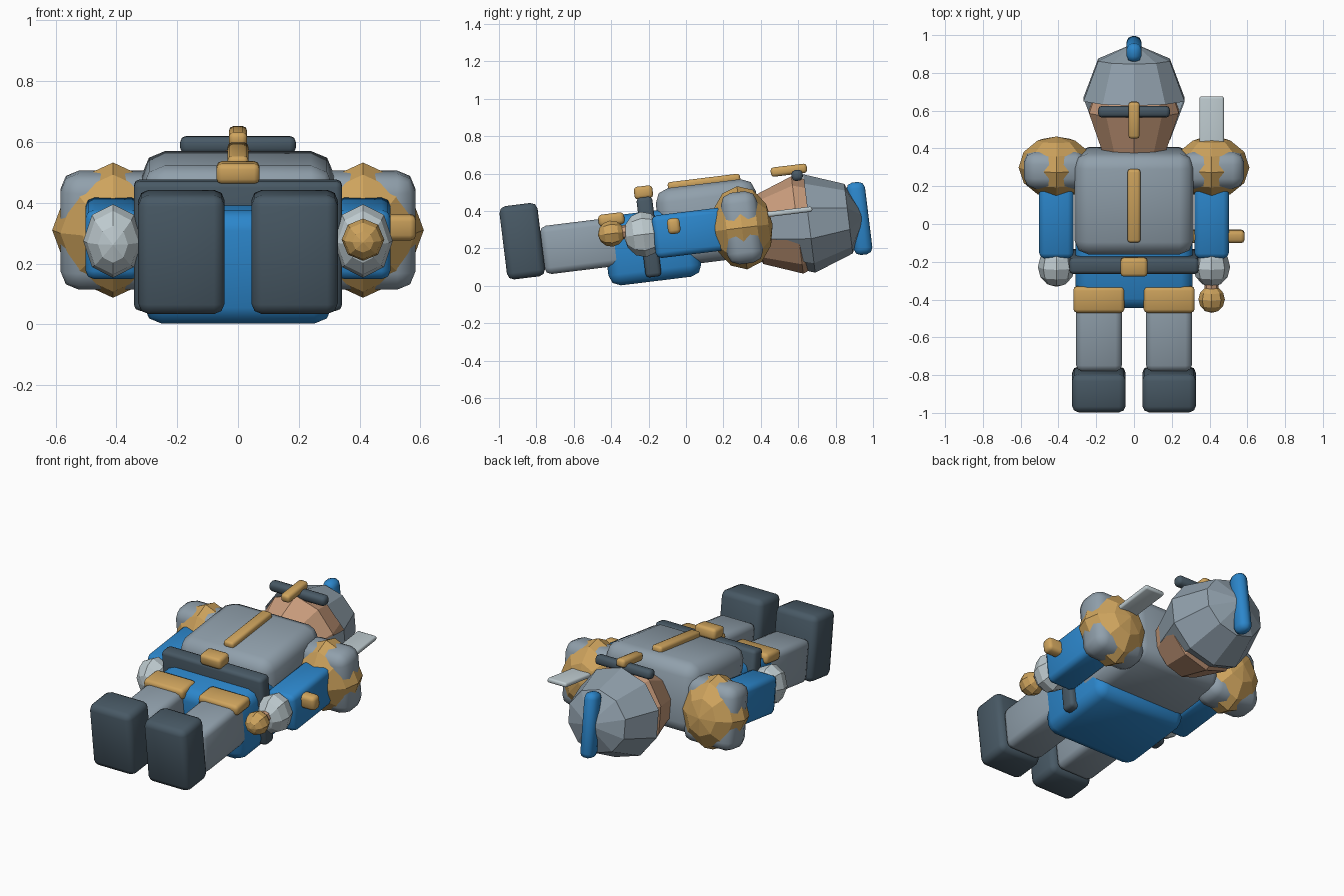
import bpy, bmesh, math
from mathutils import Matrix, Vector

if "Cube" in bpy.data.objects:
    bpy.data.objects.remove(bpy.data.objects["Cube"])

# Body lies on its back: x = sideways, u = along body to the head, w = out of the chest
TILT = Matrix.Rotation(math.radians(7), 4, 'X')


def material(name, rgb):
    m = bpy.data.materials.new(name)
    m.diffuse_color = (*rgb, 1)
    m.use_nodes = True
    m.node_tree.nodes["Principled BSDF"].inputs["Base Color"].default_value = m.diffuse_color
    return m


STEEL = material("armour_grey", (0.28, 0.35, 0.41))
DARK = material("dark_slate", (0.065, 0.10, 0.13))
BLUE = material("cloth_blue", (0.025, 0.24, 0.60))
GOLD = material("gold", (0.62, 0.37, 0.11))
SKIN = material("skin_tan", (0.58, 0.33, 0.20))
PALE = material("pale_steel", (0.52, 0.60, 0.63))


def finish(bm, name, mat, centre, smooth):
    bmesh.ops.translate(bm, verts=bm.verts, vec=Vector(centre))
    bmesh.ops.transform(bm, matrix=TILT, verts=bm.verts)
    for f in bm.faces:
        f.smooth = smooth
    mesh = bpy.data.meshes.new(name)
    bm.to_mesh(mesh)
    bm.free()
    mesh.materials.append(mat)
    ob = bpy.data.objects.new(name, mesh)
    bpy.context.collection.objects.link(ob)
    return ob


def box(name, mat, centre, size, bevel=0.02):
    bm = bmesh.new()
    bmesh.ops.create_cube(bm, size=1)
    bmesh.ops.scale(bm, vec=size, verts=bm.verts)
    bmesh.ops.bevel(bm, geom=list(bm.edges), offset=bevel, segments=2,
                    profile=0.5, affect='EDGES', clamp_overlap=True)
    return finish(bm, name, mat, centre, True)


def ball(name, mat, centre, radii, segs=8, rings=4, open_front=False):
    """Faceted sphere with its poles along the body."""
    bm = bmesh.new()
    bmesh.ops.create_uvsphere(bm, u_segments=segs, v_segments=rings, radius=1)
    bmesh.ops.rotate(bm, cent=(0, 0, 0), verts=bm.verts,
                     matrix=Matrix.Rotation(math.radians(-90), 3, 'X'))
    if open_front:
        # face opening in front, neck opening underneath
        gone = [f for f in bm.faces
                if (c := f.calc_center_median()).y < -0.6 or (c.y < 0 and c.z > 0)]
        bmesh.ops.delete(bm, geom=gone, context='FACES')
    bmesh.ops.scale(bm, vec=radii, verts=bm.verts)
    return finish(bm, name, mat, centre, False)


# Torso
box("pelvis", BLUE, (0, -0.155, 0.232), (0.62, 0.50, 0.375), 0.06)
box("chest_plate", STEEL, (0, 0.163, 0.32), (0.63, 0.54, 0.42), 0.075)
box("chest_ridge", GOLD, (0, 0.163, 0.538), (0.068, 0.39, 0.045), 0.014)
box("belt", DARK, (0, -0.165, 0.283), (0.685, 0.085, 0.43), 0.02)
box("buckle", GOLD, (0, -0.165, 0.523), (0.142, 0.10, 0.068), 0.018)

# Head and helmet
ball("head", SKIN, (0, 0.63, 0.25), (0.25, 0.29, 0.262), 10)
ball("helmet", STEEL, (0, 0.694, 0.25), (0.282, 0.30, 0.265), 10, open_front=True)
box("visor_bar", DARK, (0, 0.662, 0.513), (0.38, 0.06, 0.058), 0.02)
box("nose_guard", GOLD, (0, 0.621, 0.546), (0.06, 0.195, 0.05), 0.016)
box("crest", BLUE, (0, 0.964, 0.244), (0.08, 0.10, 0.39), 0.034)

# Limbs, one set per side
for side, s in (("left", -1), ("right", 1)):
    box(side + "_leg", STEEL, (s * 0.185, -0.52, 0.28), (0.244, 0.44, 0.26), 0.035)
    box(side + "_boot", DARK, (s * 0.186, -0.84, 0.343), (0.284, 0.205, 0.395), 0.035)
    box(side + "_thigh_plate", GOLD, (s * 0.186, -0.353, 0.40), (0.27, 0.14, 0.065), 0.02)
    x = s * 0.411
    box(side + "_arm", BLUE, (x, 0.06, 0.278), (0.182, 0.40, 0.23), 0.03)
    ball(side + "_hand", PALE, (x, -0.193, 0.30), (0.098, 0.105, 0.122), 8, 6)
    ball(side + "_shoulder_guard", GOLD, (x, 0.335, 0.271), (0.2, 0.165, 0.224), 8, 6)
    box(side + "_shoulder_plate", STEEL, (x + s * 0.005, 0.335, 0.271),
        (0.335, 0.195, 0.385), 0.06)

# Sword held in the right hand, lying along the arm
SX, SW = 0.411, 0.325
box("sword_blade", PALE, (SX, 0.34, SW), (0.13, 0.76, 0.028), 0.01)
box("sword_guard", GOLD, (SX, -0.026, SW), (0.35, 0.068, 0.085), 0.02)
ball("sword_pommel", GOLD, (SX, -0.362, SW), (0.07, 0.072, 0.07), 8, 6)
grip = bmesh.new()
bmesh.ops.create_cone(grip, cap_ends=True, segments=8, radius1=0.037, radius2=0.037, depth=0.3)
bmesh.ops.rotate(grip, cent=(0, 0, 0), verts=grip.verts,
                 matrix=Matrix.Rotation(math.radians(90), 3, 'X'))
finish(grip, "sword_grip", SKIN, (SX, -0.18, SW), False)
